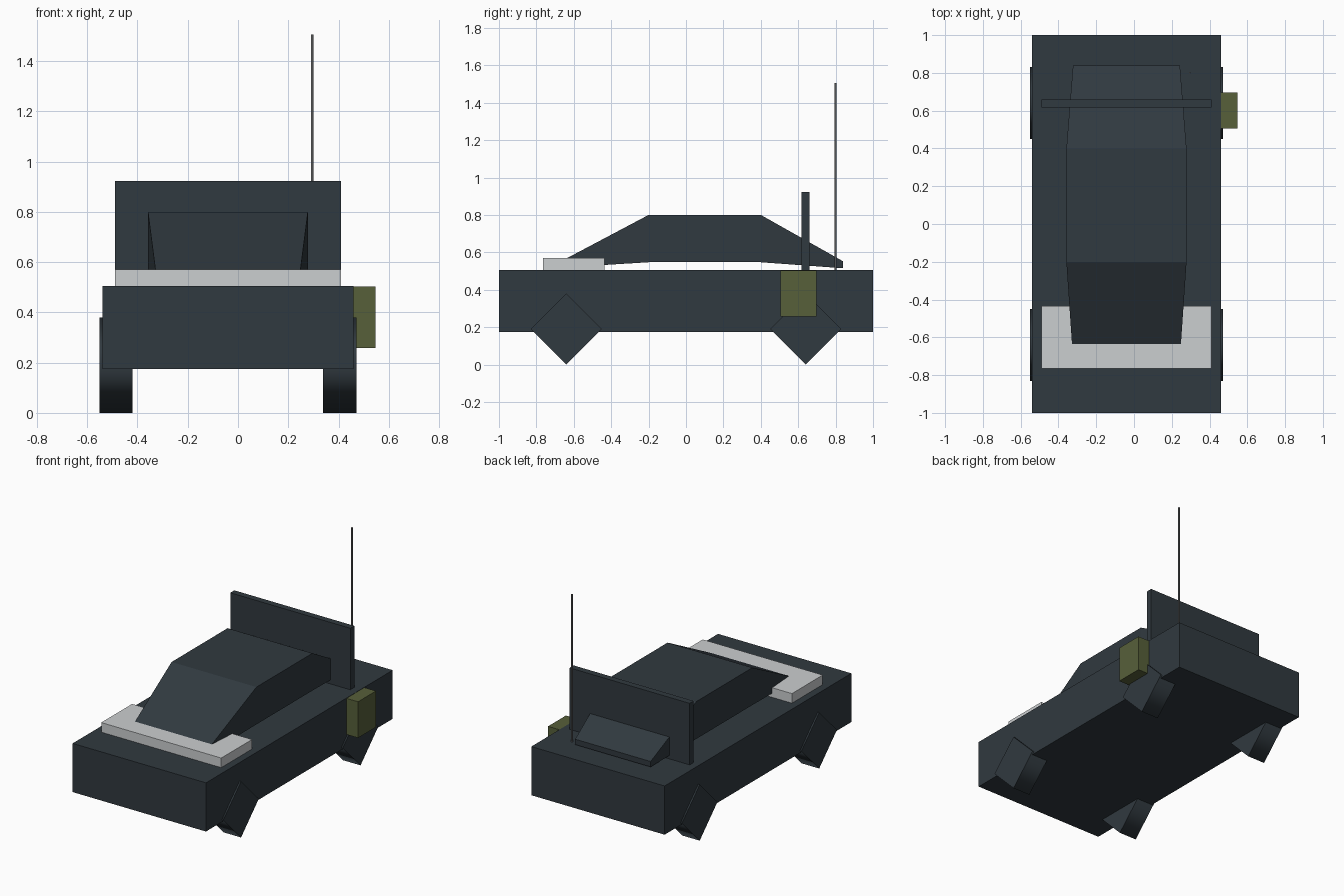
import bpy
import bmesh
from math import pi
from mathutils import Matrix, Vector

default = bpy.data.objects.get("Cube")
if default:
    bpy.data.objects.remove(default)


def material(name, rgb):
    mat = bpy.data.materials.new(name)
    mat.use_nodes = True
    color = (*rgb, 1)
    mat.diffuse_color = color
    mat.node_tree.nodes["Principled BSDF"].inputs["Base Color"].default_value = color
    return mat


SLATE = material("dark slate", (0.03, 0.041, 0.05))
WHITE = material("pale grey", (0.6, 0.62, 0.63))
OLIVE = material("olive green", (0.095, 0.115, 0.042))
STEEL = material("steel grey", (0.16, 0.165, 0.17))
MID = -0.04  # centre line of the car


def finish(name, bm, mat):
    bmesh.ops.recalc_face_normals(bm, faces=bm.faces)
    mesh = bpy.data.meshes.new(name)
    bm.to_mesh(mesh)
    bm.free()
    mesh.materials.append(mat)
    obj = bpy.data.objects.new(name, mesh)
    bpy.context.collection.objects.link(obj)
    return obj


def box(name, low, high, mat):
    low, high = Vector(low), Vector(high)
    bm = bmesh.new()
    bmesh.ops.create_cube(bm, size=1, matrix=Matrix.Translation((low + high) / 2)
                          @ Matrix.Diagonal((*(high - low), 1)))
    return finish(name, bm, mat)


def cylinder(name, center, axis, radius, depth, sides, mat):
    bm = bmesh.new()
    turn = Matrix.Rotation(pi / 2, 4, "Y") if axis == "X" else Matrix()
    bmesh.ops.create_cone(bm, cap_ends=True, segments=sides, radius1=radius,
                          radius2=radius, depth=depth,
                          matrix=Matrix.Translation(center) @ turn)
    bm.normal_update()
    # Round the sides, keep the end caps flat
    index = "XYZ".index(axis)
    for face in bm.faces:
        face.smooth = abs(face.normal[index]) < 0.5
    return finish(name, bm, mat)


# Main slabs
box("body", (-0.54, -1, 0.175), (0.46, 1, 0.505), SLATE)
box("hood_plate", (-0.49, -0.765, 0.505), (0.41, -0.435, 0.57), WHITE)
box("rear_panel", (-0.49, 0.617, 0.505), (0.41, 0.66, 0.922), SLATE)
box("side_canister", (0.46, 0.505, 0.258), (0.547, 0.697, 0.503), OLIVE)

# Cabin lofted through cross-sections: y, half width, bottom, top
sections = [(-0.64, 0.288, 0.52, 0.567), (-0.2, 0.318, 0.547, 0.8),
            (0.4, 0.318, 0.547, 0.8), (0.84, 0.283, 0.515, 0.552)]
bm = bmesh.new()
rings = [[bm.verts.new((MID + sx * w, y, z))
          for sx, z in ((-1, low), (1, low), (1, top), (-1, top))]
         for y, w, low, top in sections]
for a, b in zip(rings, rings[1:]):
    for i in range(4):
        j = (i + 1) % 4
        bm.faces.new((a[i], a[j], b[j], b[i]))
bm.faces.new(rings[0])
bm.faces.new(rings[-1])
finish("cabin", bm, SLATE)

# Four-sided wheels standing on a corner
for side, sx in (("left", 1), ("right", -1)):
    for end, sy in (("front", -1), ("rear", 1)):
        cylinder(f"{end}_{side}_wheel", (MID + sx * 0.445, sy * 0.64, 0.19),
                 "X", 0.19, 0.132, 4, SLATE)

# Antenna
cylinder("antenna", (0.295, 0.8, 1.005), "Z", 0.005, 1.0, 8, STEEL)
